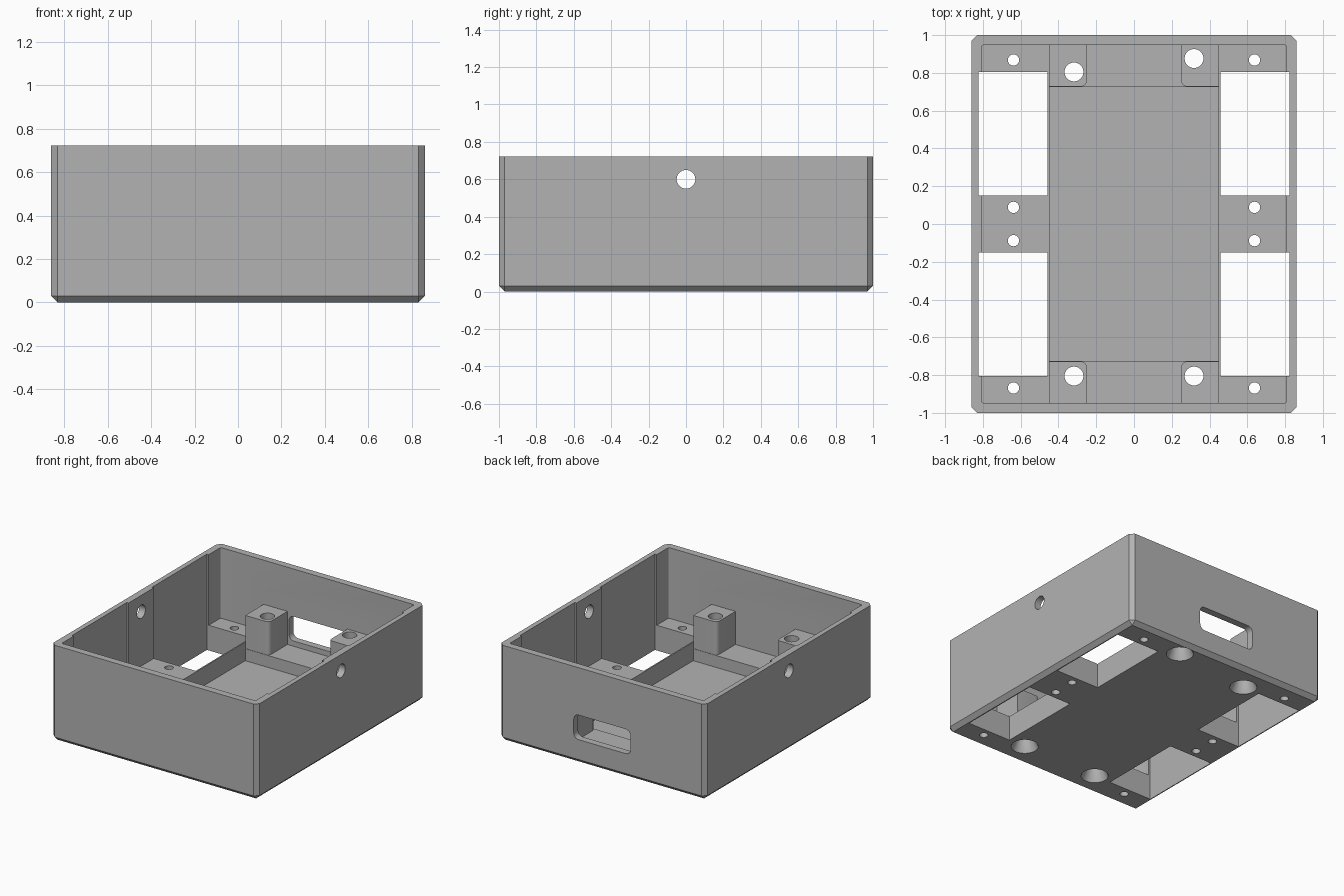
import bpy, bmesh
from mathutils import Matrix, Vector

if "Cube" in bpy.data.objects:
    bpy.data.objects.remove(bpy.data.objects["Cube"], do_unlink=True)

grey = bpy.data.materials.new("plain grey")
grey.use_nodes = True
COLOUR = (0.45, 0.45, 0.45, 1)
grey.diffuse_color = COLOUR
grey.node_tree.nodes["Principled BSDF"].inputs["Base Color"].default_value = COLOUR


def add_object(name, bm):
    bmesh.ops.recalc_face_normals(bm, faces=bm.faces)
    mesh = bpy.data.meshes.new(name)
    bm.to_mesh(mesh)
    bm.free()
    mesh.materials.append(grey)
    obj = bpy.data.objects.new(name, mesh)
    bpy.context.scene.collection.objects.link(obj)
    return obj


def box(name, x, y, z, bevel=0, segments=1, pick=None):
    """Box from three (low, high) spans; pick chooses the edges to bevel."""
    bm = bmesh.new()
    bmesh.ops.create_cube(bm, size=1)
    for v in bm.verts:
        v.co = Vector([sum(s) / 2 + c * (s[1] - s[0]) for c, s in zip(v.co, (x, y, z))])
    if bevel:
        edges = [e for e in bm.edges if pick(e)]
        bmesh.ops.bevel(bm, geom=edges, offset=bevel, segments=segments,
                        profile=0.5, affect='EDGES')
    return add_object(name, bm)


def rod(name, centre, r1, r2, depth, axis='Z', sides=32):
    bm = bmesh.new()
    turn = Matrix.Rotation(1.570796, 4, 'Y') if axis == 'X' else Matrix()
    bmesh.ops.create_cone(bm, cap_ends=True, segments=sides, radius1=r1, radius2=r2,
                          depth=depth, matrix=Matrix.Translation(centre) @ turn)
    return add_object(name, bm)


def combine(target, tool, operation='DIFFERENCE'):
    """Apply a boolean and discard the tool."""
    mod = target.modifiers.new("cut", 'BOOLEAN')
    mod.operation, mod.solver, mod.object = operation, 'EXACT', tool
    bpy.context.view_layer.update()
    result = bpy.data.meshes.new_from_object(
        target.evaluated_get(bpy.context.evaluated_depsgraph_get()))
    target.modifiers.clear()
    target.data = result
    bpy.data.objects.remove(tool, do_unlink=True)


def along(axis):
    return lambda e: abs((e.verts[0].co - e.verts[1].co).normalized()[axis]) > 0.9


def vertical_or_bottom(e):
    return along(2)(e) or all(v.co.z < 0.01 for v in e.verts)


def span(a, b, sign):
    return tuple(sorted((a * sign, b * sign)))


SIGNS = [(sx, sy) for sx in (-1, 1) for sy in (-1, 1)]
FLOOR, LEDGE, TRAY, POST = 0.19, 0.14, 0.05, 0.39

# Chamfered outer block, hollowed in three steps
case = box("enclosure_base", (-0.86, 0.86), (-1, 1), (0, 0.723), 0.03, 1, vertical_or_bottom)
combine(case, box("cavity", (-0.808, 0.808), (-0.947, 0.947), (FLOOR, 1), 0.012, 3, along(2)))
combine(case, box("ledge_cut", (-0.447, 0.447), (-0.947, 0.947), (LEDGE, 0.5)))
combine(case, box("tray_cut", (-0.447, 0.447), (-0.725, 0.725), (TRAY, 0.5)))

# Screw posts in the corners of the tray
for sx, sy in SIGNS:
    post = box("post", span(0.25, 0.449, sx), span(0.728, 0.97, sy), (0.1, POST), 0.03, 5,
               lambda e: along(2)(e) and all(abs(v.co.x) < 0.3 and abs(v.co.y) < 0.8
                                             for v in e.verts))
    combine(case, post, 'UNION')

# Floor windows that also relieve the side walls
for sx, sy in SIGNS:
    combine(case, box("window", span(0.457, 0.823, sx), span(0.15, 0.805, sy), (-0.1, 1)))

# Small floor holes, and post holes with conical sinks underneath
for sx, sy in SIGNS:
    for y in (0.088, 0.868):
        combine(case, rod("floor_hole", (sx * 0.638, sy * y, 0.1), 0.03, 0.03, 0.4))
    y = 0.876 if sx > 0 and sy > 0 else 0.805 * sy
    combine(case, rod("post_hole", (sx * 0.318, y, 0.25), 0.05, 0.05, 0.7))
    combine(case, rod("post_sink", (sx * 0.318, y, 0.045), 0.104, 0.045, 0.13))

# Round side holes and the rounded slot in the back wall
for sx in (-1, 1):
    combine(case, rod("side_hole", (sx * 0.83, 0, 0.6), 0.05, 0.05, 0.2, 'X'))
combine(case, box("back_slot", (-0.237, 0.237), (0.9, 1.1), (0.18, 0.365), 0.04, 5, along(1)))

# Smooth round walls, crisp edges
bpy.ops.object.select_all(action='DESELECT')
case.select_set(True)
bpy.context.view_layer.objects.active = case
bpy.ops.object.shade_smooth_by_angle(angle=0.5)
